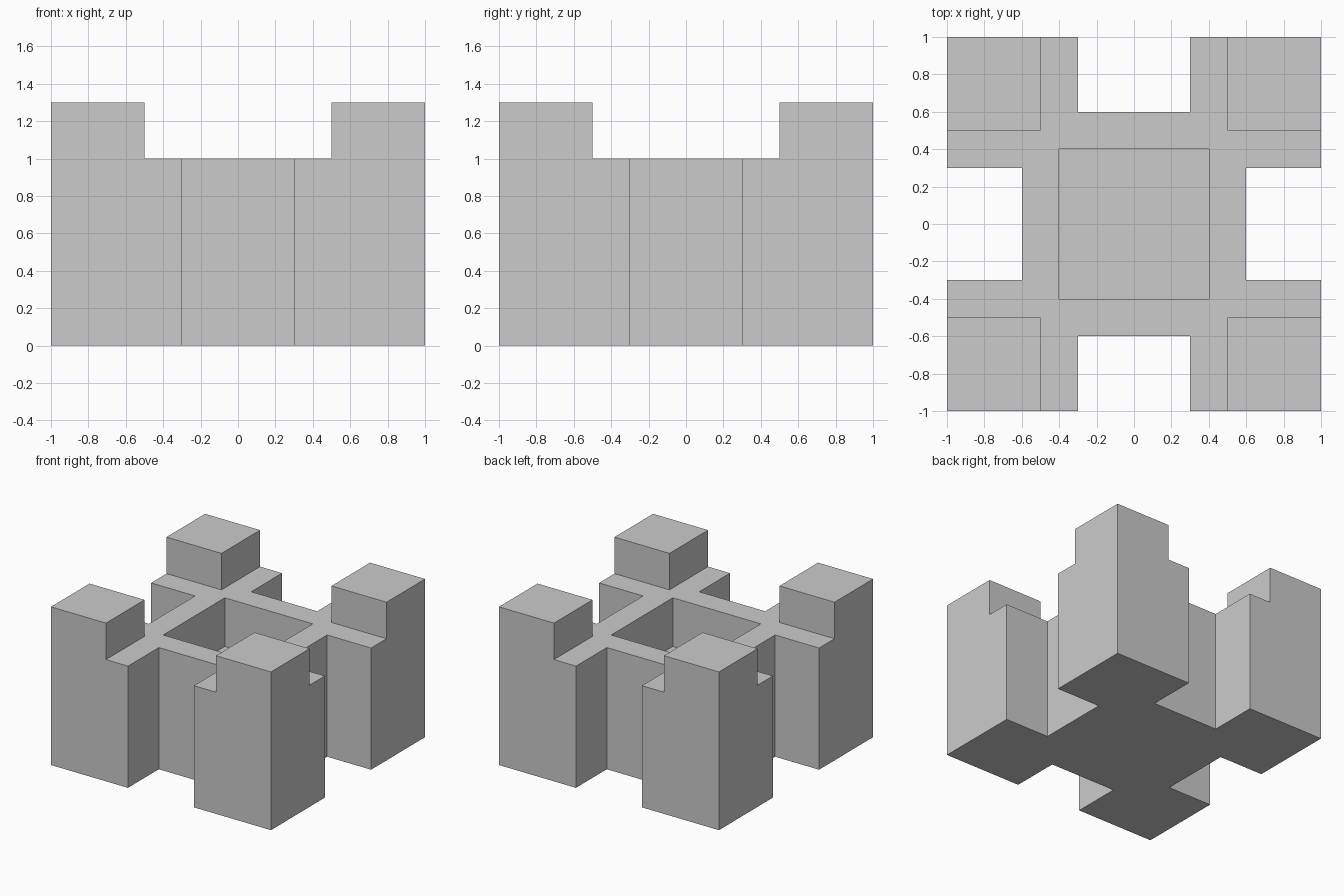
import bpy, bmesh
from mathutils import Matrix

if "Cube" in bpy.data.objects:
    bpy.data.objects.remove(bpy.data.objects["Cube"])


def box(name, x0, x1, y0, y1, z0, z1):
    bm = bmesh.new()
    bmesh.ops.create_cube(bm, size=1)
    bm.transform(Matrix.Translation(((x0 + x1) / 2, (y0 + y1) / 2, (z0 + z1) / 2))
                 @ Matrix.Diagonal((x1 - x0, y1 - y0, z1 - z0, 1)))
    me = bpy.data.meshes.new(name)
    bm.to_mesh(me)
    bm.free()
    ob = bpy.data.objects.new(name, me)
    bpy.context.collection.objects.link(ob)
    return ob


def combine(target, tool, operation):
    mod = target.modifiers.new(tool.name, 'BOOLEAN')
    mod.operation = operation
    mod.solver = 'EXACT'
    mod.object = tool
    bpy.context.view_layer.objects.active = target
    bpy.ops.object.modifier_apply(modifier=mod.name)
    bpy.data.objects.remove(tool)


# Square block, full height of the corner towers
castle = box("castle_block", -1, 1, -1, 1, 0, 1.3)

# Lower the middle in both directions, leaving four corner towers
combine(castle, box("channel_x", -2, 2, -0.5, 0.5, 1, 2), 'DIFFERENCE')
combine(castle, box("channel_y", -0.5, 0.5, -2, 2, 1, 2), 'DIFFERENCE')

# Full-height notch in the middle of each side
for s in (-1, 1):
    a, b = sorted((0.6 * s, 2 * s))
    combine(castle, box("side_notch", a, b, -0.3, 0.3, -1, 2), 'DIFFERENCE')
    combine(castle, box("end_notch", -0.3, 0.3, a, b, -1, 2), 'DIFFERENCE')

# Square courtyard sunk into the top
combine(castle, box("courtyard", -0.4, 0.4, -0.4, 0.4, 0.6, 2), 'DIFFERENCE')
